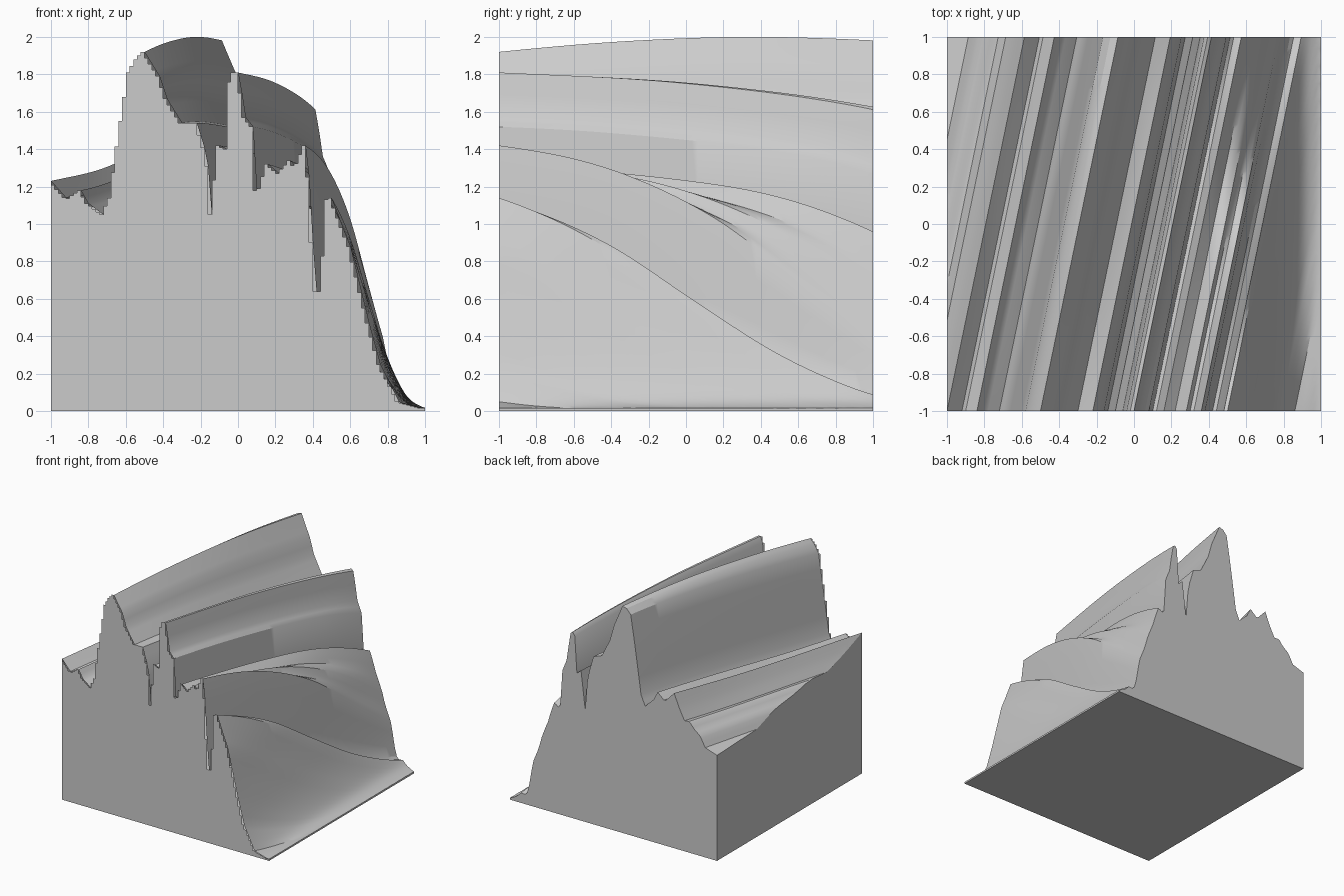
import bpy, bmesh
from mathutils import Vector

if "Cube" in bpy.data.objects:
    bpy.data.objects.remove(bpy.data.objects["Cube"])

# Ridge cross-section, in hundredths: position across the ridges, height at the front edge
RIDGES = [(-142, 92), (-130, 94), (-125, 102), (-119, 105), (-115, 109), (-110, 107), (-105, 114),
          (-100, 123), (-91, 113), (-84, 118), (-80, 111), (-72, 105), (-68, 114), (-62, 155),
          (-58, 181), (-54, 188), (-50, 192), (-42, 179), (-38, 167), (-30, 154), (-22, 154),
          (-18, 141), (-16, 131), (-14, 105), (-10, 142), (-6, 140), (-4, 176), (-2, 181),
          (0, 181), (2, 170), (4, 157), (8, 152), (10, 118), (12, 119), (16, 132), (22, 127),
          (28, 134), (31, 130), (36, 142), (38, 125), (40, 90), (42, 64), (44, 64), (46, 83),
          (48, 113), (50, 114), (56, 98), (60, 88), (70, 47), (76, 25), (86, 5), (100, 1)]
# Fall-off of the land towards the sides, in hundredths
FALLOFF = [(-100, 85), (-75, 89), (-50, 96), (-35, 99), (-20, 100), (0, 98), (20, 95), (40, 88),
           (50, 80), (60, 65), (70, 42), (78, 24), (85, 12), (91, 5), (100, 1)]
SHEAR = 0.207        # sideways drift of the ridges towards the back
CELL = 0.02          # width of one strip of land
ROWS = 64
BASE = 0.015         # thickness of the lowest land


def sample(points, x, smooth=False):
    """Read a curve of points at x, straight or with rounded joints."""
    x = min(max(x * 100, points[0][0]), points[-1][0])
    i = next(k for k in range(len(points) - 1) if x <= points[k + 1][0])
    (x0, z0), (x1, z1) = points[i], points[i + 1]
    t = (x - x0) / (x1 - x0)
    if not smooth:
        return (z0 + (z1 - z0) * t) / 100

    def slope(k):
        a, b = points[max(k - 1, 0)], points[min(k + 1, len(points) - 1)]
        return (b[1] - a[1]) / (b[0] - a[0]) * (x1 - x0)

    rest = 1 - t
    value = (z0 * (1 + 2 * t) + slope(i) * t) * rest * rest
    value += (z1 * (1 + 2 * rest) - slope(i + 1) * rest) * t * t
    return value / 100


def falloff(x):
    return max(sample(FALLOFF, x, smooth=True), 0.01)


def height(across, x):
    # the ridge keeps its shape and only scales with the fall-off
    start = max(across, -1)
    return max(sample(RIDGES, across) * falloff(x) / falloff(start), BASE)


def make_object(name, bm, material):
    mesh = bpy.data.meshes.new(name)
    bm.to_mesh(mesh)
    bm.free()
    mesh.materials.append(material)
    obj = bpy.data.objects.new(name, mesh)
    bpy.context.collection.objects.link(obj)
    return obj


stone = bpy.data.materials.new("stone_grey")
stone.use_nodes = True
grey = (0.6, 0.6, 0.6, 1)
stone.diffuse_color = grey
stone.node_tree.nodes["Principled BSDF"].inputs["Base Color"].default_value = grey

# Land surface: strips that follow the slanted ridges
land = bmesh.new()
columns = round(2.42 / CELL)
grid = []
for r in range(ROWS + 1):
    y = -1 + 2 * r / ROWS
    row = []
    for c in range(columns + 1):
        across = -1.42 + c * CELL
        x = across + SHEAR * (y + 1)
        row.append(land.verts.new((x, y, height(across, x))))
    grid.append(row)
for near, far in zip(grid, grid[1:]):
    for c in range(columns):
        land.faces.new((near[c], near[c + 1], far[c + 1], far[c]))

# Trim the land to the square block
for side in (-1, 1):
    bmesh.ops.bisect_plane(land, geom=land.verts[:] + land.edges[:] + land.faces[:], dist=1e-5,
                           plane_co=(side, 0, 0), plane_no=(side, 0, 0), clear_outer=True)

# Cut walls under the rim, with a stepped top along the front
walls = bmesh.new()
for edge in [e for e in land.edges if e.is_boundary]:
    a, b = sorted((v.co.copy() for v in edge.verts), key=lambda p: (p.x, p.y))
    if max(a.y, b.y) < -0.999:
        a.z = b.z
    corners = [a, b, Vector((b.x, b.y, 0)), Vector((a.x, a.y, 0))]
    face = walls.faces.new([walls.verts.new(p) for p in corners])
    face.normal_update()
    if face.normal.dot(face.calc_center_median() * Vector((1, 1, 0))) < 0:
        face.normal_flip()

# Flat underside
underside = bmesh.new()
underside.faces.new([underside.verts.new(p) for p in
                     ((-1, -1, 0), (-1, 1, 0), (1, 1, 0), (1, -1, 0))])

surface = make_object("ridged_land", land, stone)
make_object("cut_walls", walls, stone)
make_object("underside", underside, stone)

# Smooth slopes with crisp ridge lines
bpy.ops.object.select_all(action="DESELECT")
surface.select_set(True)
bpy.context.view_layer.objects.active = surface
bpy.ops.object.shade_smooth_by_angle(angle=0.52)
